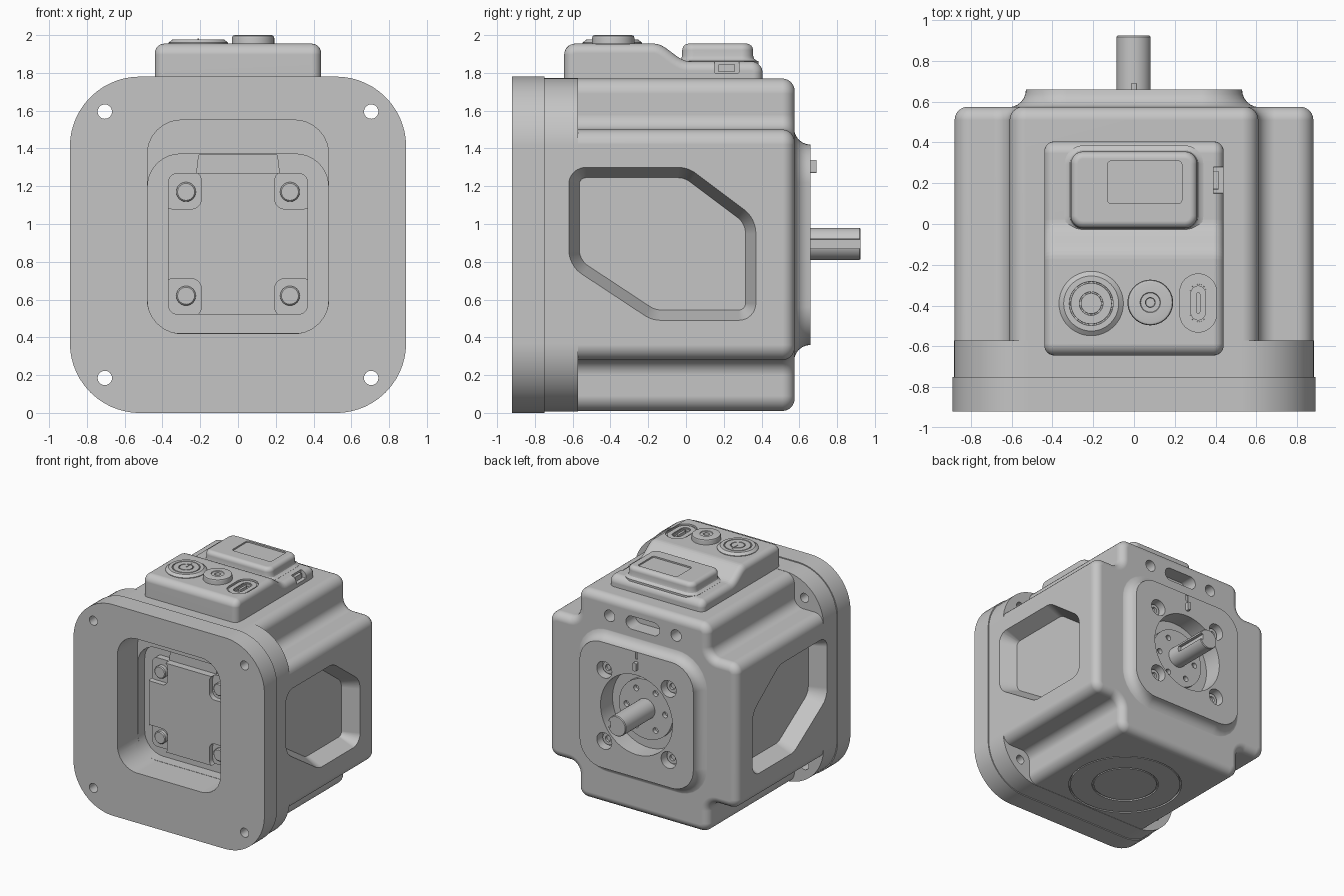
import bpy, bmesh, math
from mathutils import Vector

cube = bpy.data.objects.get("Cube")
if cube:
    bpy.data.objects.remove(cube)

grey = bpy.data.materials.new("matte_grey")
grey.use_nodes = True
grey.diffuse_color = (0.56, 0.56, 0.56, 1)
grey.node_tree.nodes["Principled BSDF"].inputs["Base Color"].default_value = (0.56, 0.56, 0.56, 1)

MID = 0.89          # height of the shaft axis
AXES = {"X": lambda u, v, h: (h, u, v),
        "Y": lambda u, v, h: (u, h, v),
        "Z": lambda u, v, h: (u, v, h)}


def outline(points, radius, inset=0, seg=8):
    """Counter-clockwise polygon with filleted corners (one radius or a list), offset inwards by inset."""
    pts = [Vector(p) for p in points]
    ring = []
    for i, p in enumerate(pts):
        r = radius[i] if isinstance(radius, list) else radius
        a = (p - pts[i - 1]).normalized()
        b = (pts[(i + 1) % len(pts)] - p).normalized()
        na, nb = Vector((-a.y, a.x)), Vector((-b.y, b.x))
        side = 1 if a.x * b.y - a.y * b.x > 0 else -1
        centre = p + side * (na + nb) * r / (1 + na.dot(nb))
        for k in range(seg + 1):
            n = na.lerp(nb, k / seg).normalized()
            ring.append(centre - side * n * (r - side * inset))
    return ring


def loft(name, axis, rings):
    """Skin equal-length rings [(height, points)] along an axis and cap both ends."""
    bm = bmesh.new()
    loops = [[bm.verts.new(AXES[axis](p[0], p[1], h)) for p in ring] for h, ring in rings]
    n = len(loops[0])
    for low, high in zip(loops, loops[1:]):
        for i in range(n):
            j = (i + 1) % n
            bm.faces.new((low[i], low[j], high[j], high[i]))
    bm.faces.new(loops[0])
    bm.faces.new(loops[-1])
    bmesh.ops.recalc_face_normals(bm, faces=bm.faces)
    mesh = bpy.data.meshes.new(name)
    bm.to_mesh(mesh)
    bm.free()
    mesh.materials.append(grey)
    obj = bpy.data.objects.new(name, mesh)
    bpy.context.collection.objects.link(obj)
    return obj


def prism(name, axis, points, radius, steps, seg=8):
    """steps is a list of (height, inset)."""
    return loft(name, axis, [(h, outline(points, radius, d, seg)) for h, d in steps])


def lathe(name, axis, centre, steps, seg=48):
    """steps is a list of (height, radius)."""
    dirs = [Vector((math.cos(math.tau * i / seg), math.sin(math.tau * i / seg))) for i in range(seg)]
    return loft(name, axis, [(h, [Vector(centre) + r * d for d in dirs]) for h, r in steps])


def rod(name, axis, centre, r, h0, h1, seg=32):
    return lathe(name, axis, centre, [(h0, r), (h1, r)], seg)


def rect(u0, u1, v0, v1):
    return [(u0, v0), (u1, v0), (u1, v1), (u0, v1)]


def square(half):
    return rect(-half, half, MID - half, MID + half)


def cross(a, b):
    """Square of half size b with its corners notched back to a."""
    q = [(a, -b), (a, -a), (b, -a), (b, a), (a, a), (a, b)]
    return [(u, v + MID) for u, v in q + [(-u, -v) for u, v in q]]


def rounded(h0, h1, r, seg=6):
    """Straight wall ending in a rounded-over edge."""
    arc = [math.pi / 2 * k / seg for k in range(seg + 1)]
    return [(h0, 0)] + [(h1 - r * (1 - math.sin(t)), r * (1 - math.cos(t))) for t in arc]


def combine(target, tools, operation="DIFFERENCE"):
    bpy.context.view_layer.objects.active = target
    for tool in tools:
        mod = target.modifiers.new("combine", "BOOLEAN")
        mod.operation, mod.object, mod.solver = operation, tool, "EXACT"
        bpy.ops.object.modifier_apply(modifier=mod.name)
        bpy.data.objects.remove(tool)


# Housing: front flange, notched body and flared rear boss
housing = prism("housing", "Y", square(0.89), 0.37,
                [(-0.92, 0), (-0.75, 0), (-0.75, 0.008), (-0.572, 0.008)], 16)
body = prism("body", "Y", cross(0.61, 0.88), 0.08, rounded(-0.7, 0.575, 0.065))
flare = [math.pi / 2 * k / 6 for k in range(7)]
boss = prism("boss", "Y", square(0.53), 0.2, [(0.45, -0.085)] + [
    (0.573 + 0.087 * (1 - math.cos(t)), -0.085 * (1 - math.sin(t))) for t in flare])
combine(housing, [body, boss], "UNION")

# Openings in the housing
cuts = [prism("front_opening", "Y", rect(-0.48, 0.48, 0.42, 1.55), 0.18, [(-1, 0), (-0.65, 0)]),
        prism("motor_bay", "Y", rect(-0.478, 0.478, 0.422, 1.37), 0.17, [(-0.7, 0), (-0.56, 0)]),
        rod("rear_recess", "Y", (0, MID), 0.335, 0.8, 0.5, 64),
        prism("rear_slot", "Y", rect(-0.157, 0.157, 1.553, 1.663), 0.054, [(0.7, 0), (0.45, 0)]),
        prism("index_notch", "Y", rect(-0.01, 0.01, 1.36, 1.42), 0.005, [(0.7, 0), (0.65, 0)]),
        rod("base_recess", "Z", (0, -0.11), 0.45, -0.1, 0.03, 64)]
window = [(-0.62, 0.78), (-0.18, 0.49), (0.37, 0.49), (0.37, 1.03), (0.01, 1.30), (-0.62, 1.30)]
for s in (-1, 1):
    cuts.append(prism("side_window", "X", window, [0.16, 0.16, 0.09, 0.16, 0.16, 0.09],
                      [(s * 0.9, -0.008), (s * 0.745, 0.055)]))
    cuts.append(rod("rear_hole", "Y", (s * 0.31, 1.61), 0.048, 0.7, 0.47))
    for t in (-1, 1):
        cuts.append(rod("flange_hole", "Y", (s * 0.705, MID + t * 0.705), 0.038, -1, -0.5))
        cuts.append(rod("screw_hole", "Y", (s * 0.3, MID + t * 0.3), 0.07, 0.7, 0.58))
combine(housing, cuts)

# Base pad with a ring groove
lathe("base_pad", "Z", (0, -0.11), [(0.05, 0.438), (0.012, 0.438), (0.012, 0.265), (0.022, 0.263),
                                    (0.022, 0.253), (0.014, 0.251)], 64)

# Motor seen through the front opening
prism("motor_block", "Y", rect(-0.37, 0.37, 0.52, 1.27), 0.05, [(-0.615, 0), (-0.5, 0)])
motor_plate = prism("motor_plate", "Y", rect(-0.37, 0.37, 0.52, 1.27), 0.05, [(-0.66, 0), (-0.6, 0)])
notches = []
for s in (-1, 1):
    for z in (0.61, 1.18):
        notches.append(prism("corner_notch", "Y", rect(s * 0.295 - 0.1, s * 0.295 + 0.1, z - 0.1, z + 0.1),
                             0.05, [(-0.7, 0), (-0.5, 0)]))
        lathe("motor_screw", "Y", (s * 0.275, 0.895 + math.copysign(0.275, z - MID)),
              [(-0.55, 0.052), (-0.645, 0.052), (-0.652, 0.045)], 24)
    for t in (-1, 1):
        lathe("rear_screw", "Y", (s * 0.3, MID + t * 0.3),
              [(0.55, 0.05), (0.61, 0.05), (0.61, 0.025), (0.59, 0.025)], 24)
combine(motor_plate, notches)
prism("motor_connector", "Y", [(-0.23, 1.2), (0.23, 1.2), (0.21, 1.368), (-0.21, 1.368)], 0.01,
      [(-0.6, 0), (-0.5, 0)])

# Output hub, keyed shaft and index tab
hub = rod("output_hub", "Y", (0, MID), 0.25, 0.45, 0.535, 64)
combine(hub, [rod("hub_hole", "Y", (0.18 * math.cos(a), MID + 0.18 * math.sin(a)), 0.024, 0.6, 0.5, 20)
              for a in [math.tau * k / 6 for k in range(6)]])
shaft = lathe("output_shaft", "Y", (0, 0.895), [(0.48, 0.085), (0.918, 0.085), (0.925, 0.08)])
combine(shaft, [prism("keyway", "Y", rect(0.055, 0.12, 0.87, 0.92), 0.002, [(0.65, 0), (1, 0)])])
prism("index_tab", "Y", rect(-0.015, 0.015, 1.27, 1.34), 0.008, [(0.6, 0), (0.69, 0)])

# Control module: raised front deck sweeping down to a low rear deck, all edges rounded
slope = [(0.02 - 0.19 * k / 10, 1.908 - 0.047 * math.cos(math.pi * k / 10)) for k in range(11)]
profile = [(-0.645, 1.65), (0.405, 1.65), (0.405, 1.861)] + slope + [(-0.645, 1.955)]
ends = rounded(0, 0.44, 0.05)
module = prism("control_module", "X", profile, 0.058,
               [(-h, d) for h, d in reversed(ends)] + ends[1:], 5)
port = rect(0.225, 0.405, -0.53, -0.245)
slot = rect(0.28, 0.35, -0.47, -0.305)
combine(module, [prism("port_recess", "Z", port, 0.089, [(2.1, 0), (1.94, 0)]),
                 prism("port_slot", "Z", slot, 0.034, [(2.1, 0), (1.88, 0)]),
                 prism("connector_cut", "X", rect(0.15, 0.28, 1.8, 1.866), 0.005, [(0.5, 0), (0.39, 0)])])
prism("port_lip", "Z", port, 0.089, [(1.92, 0.012), (1.947, 0.012), (1.947, 0.05), (1.9, 0.052)])
prism("port_tongue", "Z", rect(0.305, 0.325, -0.44, -0.335), 0.009, [(1.87, 0), (1.945, 0)])
prism("side_connector", "X", rect(0.17, 0.26, 1.805, 1.845), 0.005, [(0.37, 0), (0.415, 0)])

# Display block with filleted foot and sunken screen
foot = [(1.84, -0.03), (1.862, -0.03), (1.866, -0.016), (1.876, -0.005)]
display = prism("display_block", "Z", rect(-0.31, 0.31, -0.02, 0.355), 0.06,
                foot + rounded(1.892, 1.955, 0.035))
combine(display, [prism("screen_cut", "Z", rect(-0.13, 0.235, 0.1, 0.31), 0.02, [(2.1, 0), (1.943, 0)])])

# Power button with ring grooves and bar, and round jack
power = (-0.21, -0.39)
steps = [(1.92, 0.158), (1.96, 0.158), (1.978, 0.135)]
for r in (0.108, 0.058):
    steps += [(1.978, r), (1.97, r - 0.001), (1.97, r - 0.007), (1.978, r - 0.008)]
lathe("power_button", "Z", power, steps)
prism("power_bar", "Z", rect(-0.214, -0.206, -0.39, -0.315), 0.003, [(1.97, 0), (1.982, 0)])
lathe("round_jack", "Z", (0.08, -0.385),
      [(1.92, 0.112), (1.985, 0.112), (1.996, 0.108), (2.0, 0.098),
       (2.0, 0.05), (1.995, 0.047), (1.995, 0.024), (1.96, 0.022)])

# Smooth shading with sharp edges kept
for obj in bpy.context.scene.objects:
    obj.select_set(obj.type == "MESH")
bpy.context.view_layer.objects.active = housing
bpy.ops.object.shade_smooth_by_angle(angle=math.radians(30))
for obj in bpy.context.selected_objects:
    obj.modifiers.new("even_shading", "WEIGHTED_NORMAL").keep_sharp = True
